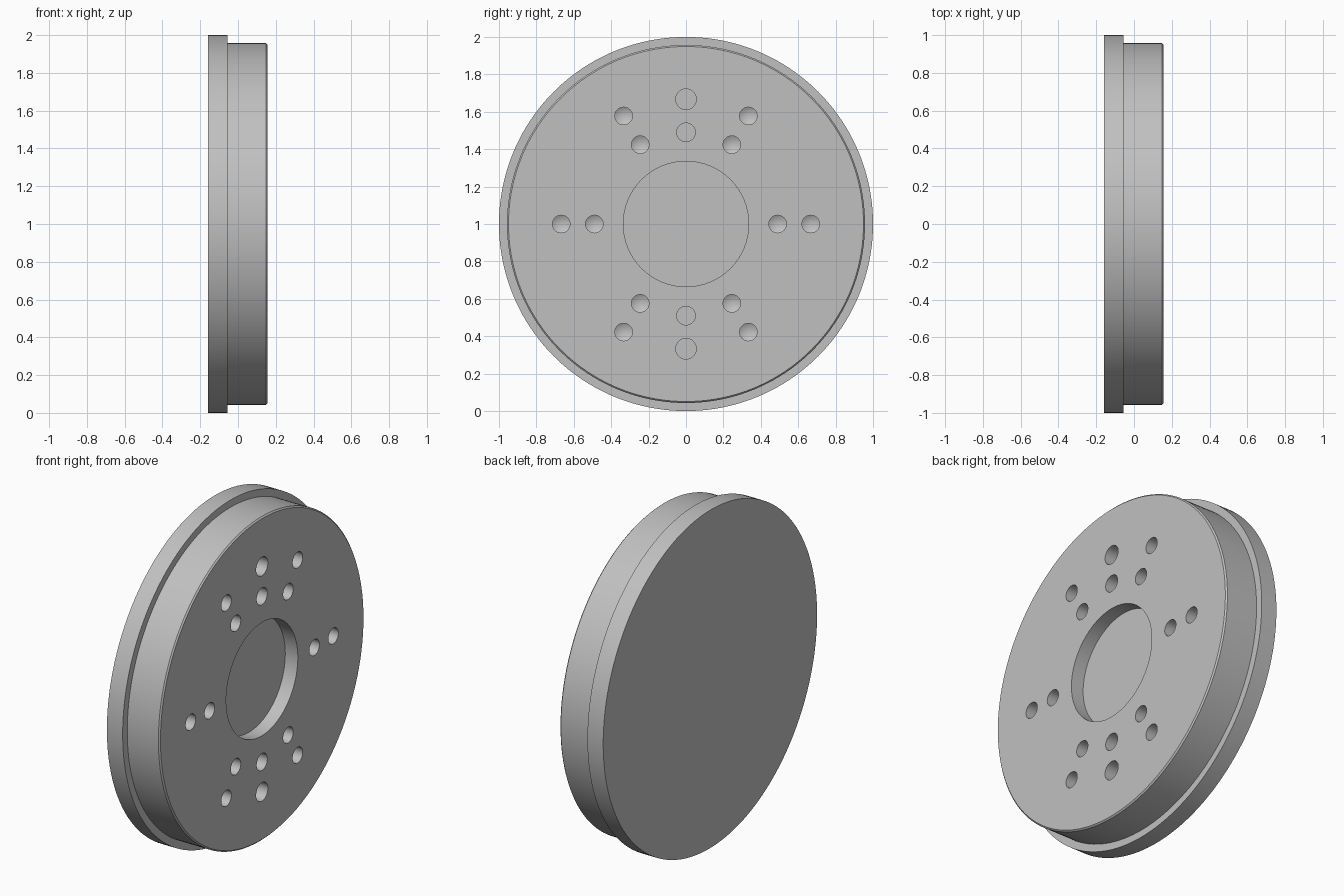
import bpy, bmesh
from math import sin, cos, pi, radians

if "Cube" in bpy.data.objects:
    bpy.data.objects.remove(bpy.data.objects["Cube"])

metal = bpy.data.materials.new("grey metal")
metal.use_nodes = True
GREY = (0.53, 0.53, 0.53, 1)
metal.diffuse_color = GREY
metal.node_tree.nodes["Principled BSDF"].inputs["Base Color"].default_value = GREY

CENTRE = 1.0
FACE = 0.157


def turn(bm, profile, segs, y=0, z=CENTRE):
    """Turn (x, radius) points about an axis along x; radius 0 makes a tip."""
    rings = []
    for x, r in profile:
        if r == 0:
            rings.append([bm.verts.new((x, y, z))])
        else:
            rings.append([bm.verts.new((x, y + r * cos(2 * pi * i / segs),
                                        z + r * sin(2 * pi * i / segs)))
                          for i in range(segs)])
    for a, b in zip(rings, rings[1:]):
        for i in range(segs):
            j = (i + 1) % segs
            if len(a) == 1:
                bm.faces.new((a[0], b[j], b[i]))
            else:
                bm.faces.new((a[i], a[j], b[j], b[i]))
    for ring in (rings[0], rings[-1]):
        if len(ring) > 1:
            bm.faces.new(ring)


def finish(bm, name):
    bmesh.ops.recalc_face_normals(bm, faces=bm.faces)
    mesh = bpy.data.meshes.new(name)
    bm.to_mesh(mesh)
    bm.free()
    mesh.materials.append(metal)
    obj = bpy.data.objects.new(name, mesh)
    bpy.context.collection.objects.link(obj)
    return obj


# Stepped disc: wide flange, narrower drum, small chamfer at the face
bm = bmesh.new()
turn(bm, [(-0.158, 1), (-0.055, 1), (-0.055, 0.957),
          (FACE - 0.008, 0.957), (FACE, 0.949)], 160)
disc = finish(bm, "stepped_disc")

# Cutters: centre recess, drilled holes with pointed ends, flat dowel holes
bm = bmesh.new()
turn(bm, [(FACE - 0.082, 0.335), (FACE + 0.1, 0.335)], 96)
for reach in (0.49, 0.667):
    for k in range(6):
        a = radians(60 * k)
        turn(bm, [(FACE - 0.147, 0), (FACE - 0.12, 0.047), (FACE + 0.1, 0.047)],
             32, reach * cos(a), CENTRE + reach * sin(a))
    for side in (1, -1):
        r = 0.05 if reach < 0.5 else 0.055
        turn(bm, [(FACE - 0.12, r), (FACE + 0.1, r)], 32, 0, CENTRE + side * reach)
cutter = finish(bm, "hole_cutter")
cutter.hide_render = True

# Cut the holes, then drop the cutter
cut = disc.modifiers.new("holes", 'BOOLEAN')
cut.operation = 'DIFFERENCE'
cut.solver = 'EXACT'
cut.object = cutter
bpy.ops.object.select_all(action='DESELECT')
bpy.context.view_layer.objects.active = disc
disc.select_set(True)
bpy.ops.object.modifier_apply(modifier=cut.name)
bpy.data.objects.remove(cutter)
bpy.ops.object.shade_smooth_by_angle(angle=radians(25))
